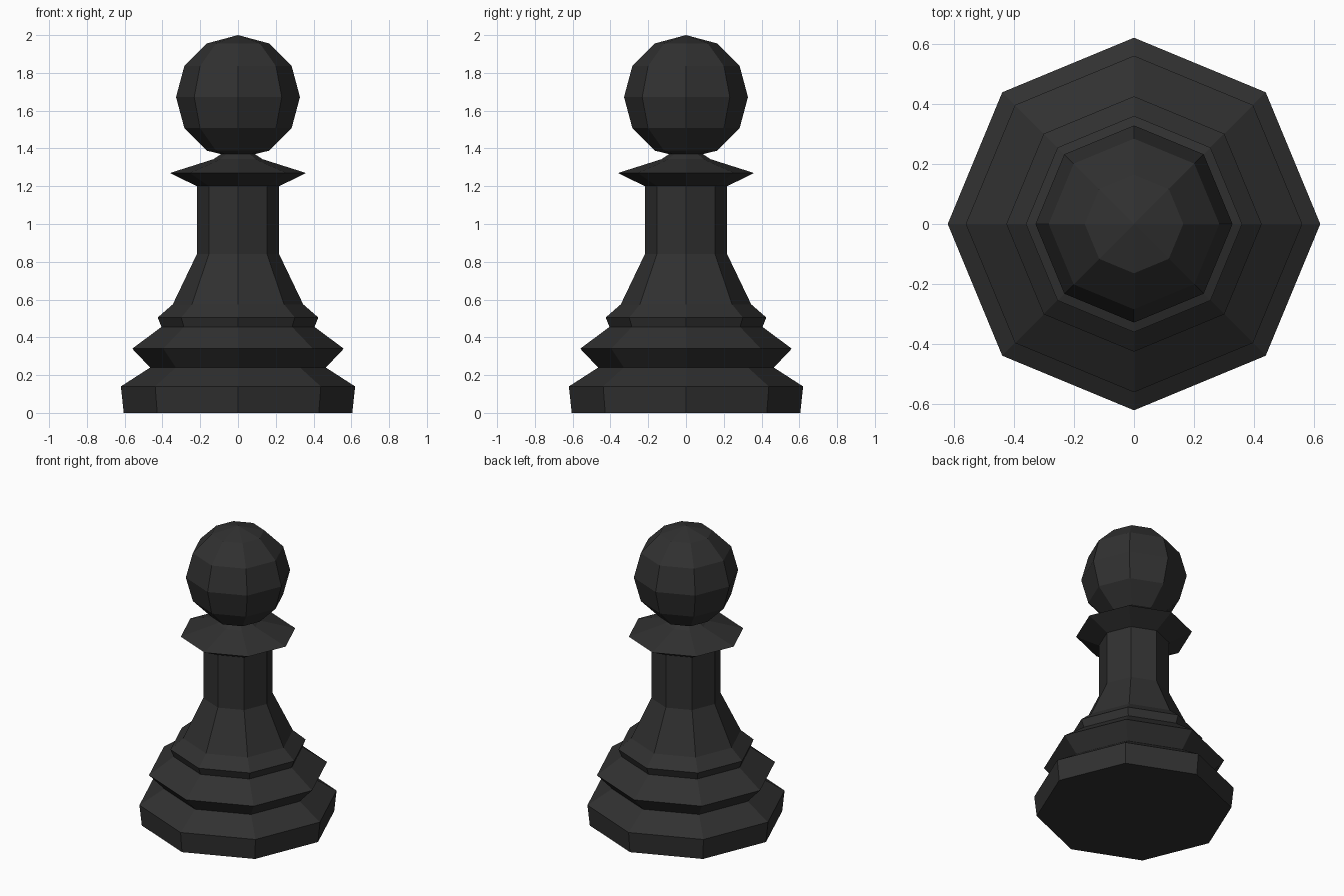
import bpy, bmesh, math

if "Cube" in bpy.data.objects:
    bpy.data.objects.remove(bpy.data.objects["Cube"])

SIDES = 8

black = bpy.data.materials.new("black")
black.diffuse_color = (0.03, 0.03, 0.03, 1)
black.use_nodes = True
black.node_tree.nodes["Principled BSDF"].inputs["Base Color"].default_value = black.diffuse_color


def lathe(name, profile, cap_bottom=False):
    """Turn a bottom-to-top (radius, z) profile into a faceted solid; radius 0 is a pole."""
    bm = bmesh.new()
    rings = []
    for r, z in profile:
        count = SIDES if r > 0 else 1
        rings.append([bm.verts.new((r * math.cos(i * math.tau / SIDES),
                                    r * math.sin(i * math.tau / SIDES), z))
                      for i in range(count)])
    for low, high in zip(rings, rings[1:]):
        for i in range(SIDES):
            j = (i + 1) % SIDES
            if len(high) == 1:
                bm.faces.new((low[i], low[j], high[0]))
            else:
                bm.faces.new((low[i], low[j], high[j], high[i]))
    if cap_bottom:
        bm.faces.new(rings[0][::-1])
    mesh = bpy.data.meshes.new(name)
    bm.to_mesh(mesh)
    bm.free()
    mesh.materials.append(black)
    obj = bpy.data.objects.new(name, mesh)
    bpy.context.collection.objects.link(obj)
    return obj


neck = (0.09, 1.37)

# stepped base, stem and collar
lathe("base_stem_and_collar", [
    (0.605, 0), (0.62, 0.14), (0.465, 0.24), (0.56, 0.34),
    (0.405, 0.455), (0.425, 0.505), (0.345, 0.575),
    (0.218, 0.84), (0.218, 1.2), (0.36, 1.27), (0.13, 1.343), neck,
], cap_bottom=True)

# ball head, open where it meets the neck
R, CENTRE = 0.328, 1.672
ball = [(R * math.cos(math.radians(a)), CENTRE + R * math.sin(math.radians(a)))
        for a in range(-60, 61, 30)]
lathe("head", [neck] + ball + [(0, 2.0)])
